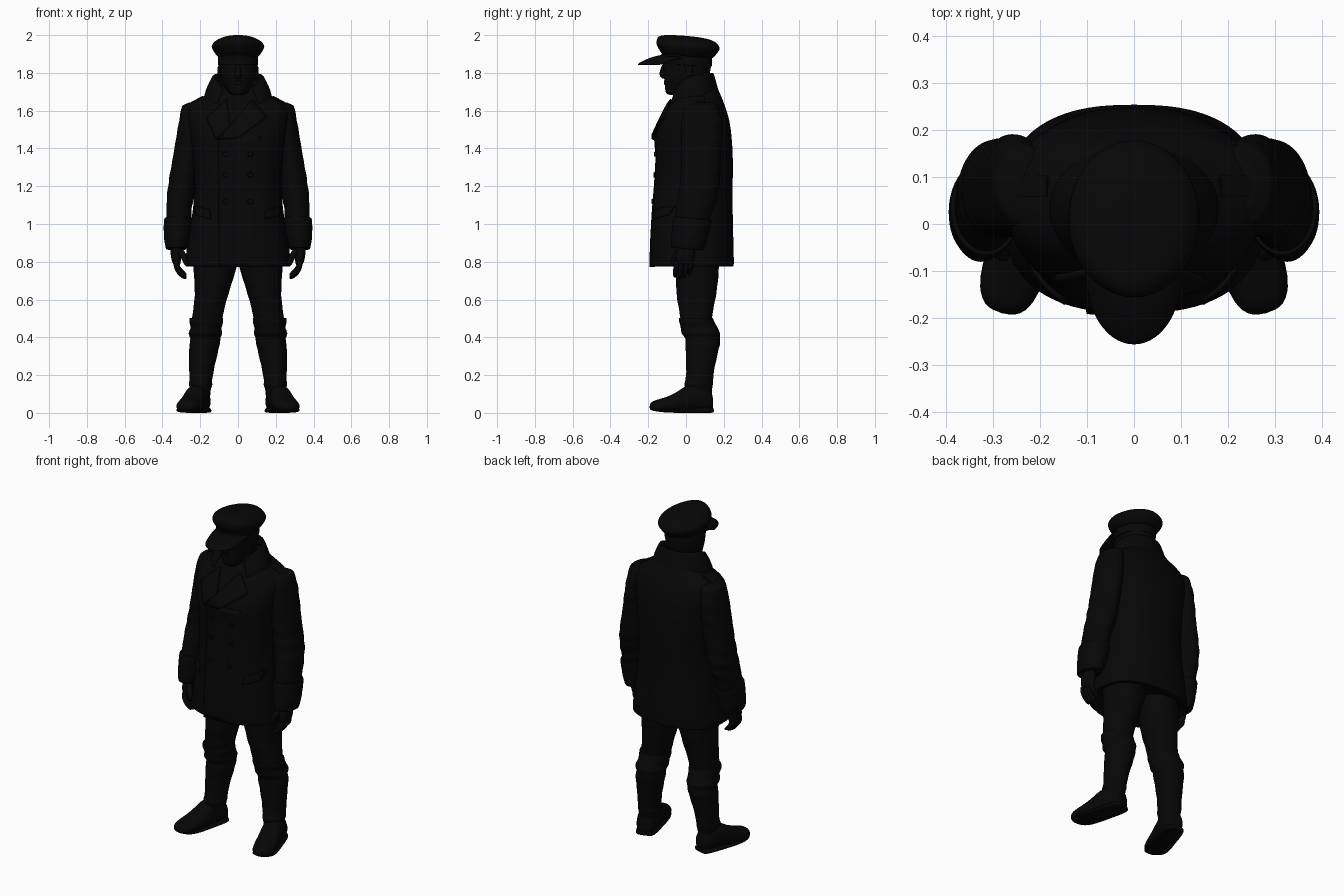
import bpy, bmesh, math
from mathutils import Vector, Matrix

black = bpy.data.materials.new("black_cloth")
black.diffuse_color = (0.002, 0.002, 0.002, 1)


def finish(name, bm, mirror=False, solid=0, sub=1):
    bmesh.ops.recalc_face_normals(bm, faces=bm.faces)
    me = bpy.data.meshes.new(name)
    bm.to_mesh(me)
    bm.free()
    me.polygons.foreach_set("use_smooth", [True] * len(me.polygons))
    me.set_sharp_from_angle(angle=math.radians(60))
    me.materials.append(black)
    ob = bpy.data.objects.new(name, me)
    bpy.context.collection.objects.link(ob)
    if mirror:
        ob.modifiers.new("Mirror", 'MIRROR').use_mirror_merge = False
    if solid:
        m = ob.modifiers.new("Solidify", 'SOLIDIFY')
        m.thickness, m.offset = solid, 0
    if sub:
        m = ob.modifiers.new("Subsurf", 'SUBSURF')
        m.levels = m.render_levels = sub
    return ob


def skin(name, rings, **kw):
    """Join closed rings of points into a capped tube."""
    bm = bmesh.new()
    vs = [[bm.verts.new(p) for p in r] for r in rings]
    n = len(vs[0])
    for a, b in zip(vs, vs[1:]):
        for i in range(n):
            j = (i + 1) % n
            bm.faces.new((a[i], a[j], b[j], b[i]))
    bm.faces.new(vs[0])
    bm.faces.new(vs[-1])
    return finish(name, bm, **kw)


def power(a, e):
    c, s = math.cos(a), math.sin(a)
    return (math.copysign(abs(c) ** (2 / e), c), math.copysign(abs(s) ** (2 / e), s))


def mix(a, b, t):
    return tuple(p + (q - p) * t for p, q in zip(a, b))


def loft(name, secs, e=2.0, n=28, tilt=0, fold=0, **kw):
    """Horizontal sections: (z, centre x, half width, front y, back y); fold adds slanted cloth creases."""
    if fold:
        secs = [mix(a, b, k / 4) for a, b in zip(secs, secs[1:]) for k in range(4)] + [secs[-1]]
    rings = []
    for z, cx, rx, yf, yb in secs:
        r = []
        for i in range(n):
            a = math.tau * i / n
            c, s = power(a, e)
            w = 1 + fold * math.sin(75 * z + 2.2 * math.cos(a + 0.6)) * (0.6 + 0.4 * math.sin(17 * z + a))
            r.append((cx + c * rx * w, (yf + yb) / 2 + s * w * (yb - yf) / 2,
                      z - tilt * ((yf + yb) / 2 + s * (yb - yf) / 2)))
        rings.append(r)
    return skin(name, rings, **kw)


def tube(name, pts, radii, n=10, **kw):
    pts = [Vector(p) for p in pts]
    rings = []
    for i, p in enumerate(pts):
        d = pts[min(i + 1, len(pts) - 1)] - pts[max(i - 1, 0)]
        side = d.cross(Vector((0, 1, 0.01))).normalized()
        up = side.cross(d).normalized()
        rings.append([p + radii[i] * (math.cos(t) * side + math.sin(t) * up)
                      for t in (math.tau * k / n for k in range(n))])
    return skin(name, rings, **kw)


def grid(name, f, nu, nv, **kw):
    bm = bmesh.new()
    vs = [[bm.verts.new(f(i / nu, j / nv)) for j in range(nv + 1)] for i in range(nu + 1)]
    for i in range(nu):
        for j in range(nv):
            bm.faces.new((vs[i][j], vs[i + 1][j], vs[i + 1][j + 1], vs[i][j + 1]))
    return finish(name, bm, **kw)


# Coat body
COAT = [(0.82, 0, 0.21, -0.12, 0.18), (0.772, 0, 0.27, -0.18, 0.243), (0.775, 0, 0.281, -0.19, 0.254),
        (0.80, 0, 0.28, -0.19, 0.254), (0.92, 0, 0.266, -0.186, 0.251), (1.07, 0, 0.238, -0.178, 0.247),
        (1.2, 0, 0.226, -0.167, 0.247), (1.35, 0, 0.24, -0.158, 0.25), (1.47, 0, 0.258, -0.167, 0.242),
        (1.55, 0, 0.275, -0.13, 0.231), (1.62, 0, 0.275, -0.095, 0.209), (1.655, 0, 0.23, -0.075, 0.195),
        (1.68, 0, 0.165, -0.06, 0.185), (1.72, 0, 0.12, -0.03, 0.167), (1.74, 0, 0.09, -0.01, 0.14)]
loft("coat_body", COAT, e=2.5, n=48)


def front(x, z):
    """Coat front y at (x, z)."""
    for a, b in zip(COAT[2:], COAT[3:]):
        if z <= b[0]:
            break
    _, _, rx, yf, yb = mix(a, b, max(0, min(1, (z - a[0]) / (b[0] - a[0]))))
    k = min(0.98, abs(x) / rx)
    return (yf + yb) / 2 - (yb - yf) / 2 * (1 - k ** 2.5) ** 0.4


def panel(name, q, off=0.006, fade=0, nu=8, nv=8, **kw):
    """Cloth quad of (x, z) corners laid on the coat front."""
    q = [Vector(p) for p in q]

    def f(u, v):
        p = q[0].lerp(q[1], u).lerp(q[3].lerp(q[2], u), v)
        return (p.x, front(p.x, p.y) - off * (1 - fade * u), p.y)
    return grid(name, f, nu, nv, solid=0.01, sub=0, **kw)


# Double-breasted overlap, lapels, pocket flaps and buttons
panel("front_overlap", [(-0.10, 0.772), (0.12, 0.772), (0.12, 1.46), (-0.105, 1.46)], 0.003, 4.5, nv=20)
panel("left_lapel", [(-0.105, 1.445), (0.0, 1.455), (0.152, 1.565), (0.075, 1.66)], 0.012)
panel("right_lapel", [(-0.115, 1.445), (-0.04, 1.52), (-0.06, 1.66), (-0.168, 1.56)], 0.008)
panel("pocket_flap", [(0.145, 1.025), (0.22, 1.045), (0.228, 1.095), (0.15, 1.075)], 0.012, mirror=True)
for z in (1.37, 1.26, 1.12):
    for x in (-0.068, 0.065):
        bm = bmesh.new()
        bmesh.ops.create_cone(bm, cap_ends=True, segments=16, radius1=0.015, radius2=0.012, depth=0.012,
                              matrix=Matrix.Translation((x, front(x, z) - 0.007, z)) @ Matrix.Rotation(math.pi / 2, 4, 'X'))
        finish("coat_button", bm, sub=0)


# Raised collar, snug at the back, with open wings at the front
def collar(u, v):
    k = abs(2 * u - 1)
    a = (2 * u - 1) * math.radians(146)
    rx = 0.165 + 0.022 * k - (0.045 + 0.012 * k) * v
    ry = 0.132 + 0.012 * k - 0.03 * v
    bulge = 0.012 * math.sin(math.pi * v) * k
    z0, z1 = 1.695 - 0.06 * k, 1.8 - 0.09 * k ** 4
    return ((rx + bulge) * math.sin(a), 0.038 + ry * math.cos(a), z0 + (z1 - z0) * v)


grid("collar", collar, 28, 5, solid=0.012)

# Sleeves with cuffs and shoulder tabs
loft("sleeve", [(1.645, 0.22, 0.035, 0.03, 0.14), (1.628, 0.237, 0.06, -0.005, 0.17), (1.55, 0.25, 0.062, -0.025, 0.19),
                (1.45, 0.26, 0.069, -0.028, 0.19), (1.36, 0.272, 0.072, -0.028, 0.184), (1.27, 0.286, 0.074, -0.028, 0.182),
                (1.2, 0.296, 0.075, -0.034, 0.178), (1.13, 0.306, 0.072, -0.045, 0.163), (1.08, 0.312, 0.067, -0.052, 0.145),
                (1.0, 0.316, 0.066, -0.065, 0.12), (0.92, 0.32, 0.055, -0.065, 0.1)], fold=0.03, mirror=True)
loft("cuff", [(1.035, 0.312, 0.066, -0.055, 0.125), (1.036, 0.315, 0.076, -0.068, 0.138), (1.02, 0.316, 0.077, -0.07, 0.137),
              (0.965, 0.319, 0.076, -0.075, 0.122), (0.955, 0.32, 0.071, -0.073, 0.117), (0.945, 0.321, 0.075, -0.078, 0.117),
              (0.88, 0.326, 0.059, -0.082, 0.098), (0.866, 0.326, 0.055, -0.08, 0.094), (0.87, 0.326, 0.045, -0.065, 0.08)],
     tilt=0.1, mirror=True)
bm = bmesh.new()
bmesh.ops.create_cube(bm, size=1, matrix=Matrix.Translation((0.214, 0.078, 1.655))
                      @ Matrix.Rotation(math.radians(28), 4, 'Y') @ Matrix.Diagonal((0.08, 0.05, 0.016, 1)))
bmesh.ops.bevel(bm, geom=bm.edges[:], offset=0.004, segments=2, affect='EDGES')
finish("shoulder_tab", bm, mirror=True, sub=0)

# Gloved hands with curled fingers
loft("palm", [(0.91, 0.325, 0.03, -0.04, 0.05), (0.87, 0.327, 0.031, -0.045, 0.05), (0.83, 0.329, 0.029, -0.058, 0.048),
              (0.79, 0.325, 0.022, -0.058, 0.04), (0.78, 0.322, 0.014, -0.05, 0.03)], e=2.4, n=16, mirror=True)
for i, drop in enumerate((0.008, 0, 0.005, 0.018)):
    y = -0.048 + 0.025 * i
    tube("finger", [(0.329, y, 0.81), (0.326, y - 0.003, 0.775), (0.312, y - 0.006, 0.742 + drop),
                    (0.288, y - 0.01, 0.72 + drop), (0.272, y - 0.012, 0.711 + drop)],
         [0.017, 0.017, 0.015, 0.012, 0.006], mirror=True)
tube("thumb", [(0.31, -0.03, 0.865), (0.29, -0.055, 0.835), (0.276, -0.068, 0.80), (0.272, -0.07, 0.775)],
     [0.02, 0.018, 0.015, 0.007], mirror=True)

# Trousers and tall boots
loft("trouser_leg", [(0.95, 0.125, 0.115, -0.08, 0.17), (0.78, 0.12, 0.117, -0.057, 0.176), (0.7, 0.13, 0.102, -0.054, 0.17),
                     (0.62, 0.141, 0.088, -0.05, 0.16), (0.56, 0.153, 0.083, -0.04, 0.147), (0.5, 0.163, 0.081, -0.03, 0.138),
                     (0.40, 0.168, 0.07, 0.0, 0.15)], e=2.2, fold=0.012, mirror=True)
loft("boot_shaft", [(0.485, 0.166, 0.075, -0.025, 0.132), (0.505, 0.167, 0.088, -0.037, 0.143), (0.48, 0.168, 0.09, -0.037, 0.152),
                    (0.45, 0.17, 0.083, -0.029, 0.167), (0.42, 0.172, 0.089, -0.023, 0.184), (0.395, 0.173, 0.08, -0.004, 0.18),
                    (0.36, 0.177, 0.081, -0.004, 0.18), (0.3, 0.185, 0.074, 0.0, 0.165), (0.22, 0.194, 0.065, 0.0, 0.148),
                    (0.17, 0.197, 0.06, -0.003, 0.144), (0.15, 0.198, 0.063, -0.01, 0.143), (0.125, 0.199, 0.055, -0.005, 0.138),
                    (0.05, 0.2, 0.05, 0.0, 0.135)], fold=0.02, mirror=True)
HEEL, ALONG = Vector((0.188, 0.138, 0)), Vector((0.275, -0.96, 0)).normalized()
ACROSS = Vector((-ALONG.y, ALONG.x, 0))


def foot(name, secs, e):
    """Sections along the foot: (distance from heel, half width, bottom z, top z)."""
    rings = []
    for s, w, z0, z1 in secs:
        r = []
        for i in range(20):
            c, t = power(math.tau * i / 20, e)
            r.append(HEEL + ALONG * s + ACROSS * (c * w * (1 - 0.2 * max(t, 0)))
                     + Vector((0, 0, (z0 + z1) / 2 + t * (z1 - z0) / 2)))
        rings.append(r)
    skin(name, rings, mirror=True)


foot("boot_foot", [(0, 0.038, 0.005, 0.1), (0.015, 0.053, 0.005, 0.13), (0.08, 0.064, 0.005, 0.16), (0.14, 0.065, 0.005, 0.148),
                   (0.18, 0.066, 0.005, 0.118), (0.22, 0.068, 0.005, 0.095), (0.27, 0.067, 0.005, 0.078),
                   (0.31, 0.058, 0.008, 0.068), (0.332, 0.04, 0.012, 0.058), (0.34, 0.018, 0.02, 0.044)], 2.6)
foot("boot_sole", [(-0.003, 0.042, 0, 0.03), (0.012, 0.058, 0, 0.03), (0.09, 0.066, 0, 0.03), (0.12, 0.064, 0.0, 0.025),
                   (0.22, 0.069, 0, 0.02), (0.28, 0.067, 0.004, 0.024), (0.32, 0.053, 0.012, 0.03), (0.341, 0.022, 0.02, 0.036)], 4)

# Head, face and neck
loft("neck", [(1.58, 0, 0.09, -0.05, 0.13), (1.68, 0, 0.078, -0.04, 0.125), (1.8, 0, 0.08, -0.03, 0.125)])
loft("head", [(1.683, 0, 0.03, -0.095, -0.04), (1.69, 0, 0.046, -0.106, -0.01), (1.715, 0, 0.066, -0.112, 0.06),
              (1.745, 0, 0.08, -0.113, 0.105), (1.79, 0, 0.095, -0.118, 0.127), (1.84, 0, 0.101, -0.122, 0.135),
              (1.9, 0, 0.1, -0.12, 0.135)], e=2.2)
loft("nose", [(1.768, 0, 0.012, -0.125, -0.1), (1.78, 0, 0.021, -0.139, -0.1), (1.80, 0, 0.016, -0.143, -0.1),
              (1.83, 0, 0.011, -0.132, -0.1), (1.85, 0, 0.01, -0.125, -0.1)], n=12)
loft("lips", [(1.735, 0, 0.018, -0.115, -0.09), (1.742, 0, 0.026, -0.119, -0.09), (1.749, 0, 0.026, -0.115, -0.09),
              (1.756, 0, 0.024, -0.12, -0.09), (1.762, 0, 0.015, -0.115, -0.09)], n=12)
loft("ear", [(1.77, 0.094, 0.006, 0.005, 0.02), (1.785, 0.098, 0.009, -0.002, 0.032), (1.82, 0.1, 0.01, -0.004, 0.04),
             (1.84, 0.1, 0.006, 0.005, 0.03)], n=12, mirror=True)

# Peaked cap
loft("cap_band", [(1.838, 0, 0.099, -0.118, 0.13), (1.84, 0, 0.106, -0.125, 0.138), (1.85, 0, 0.107, -0.126, 0.138),
                  (1.895, 0, 0.107, -0.127, 0.139), (1.91, 0, 0.1, -0.12, 0.13)], tilt=0.06)
loft("cap_crown", [(1.885, 0, 0.1, -0.12, 0.13), (1.888, 0, 0.112, -0.128, 0.142), (1.91, 0, 0.127, -0.142, 0.16),
                   (1.932, 0, 0.14, -0.156, 0.178), (1.945, 0, 0.142, -0.158, 0.181), (1.965, 0, 0.128, -0.156, 0.172),
                   (1.984, 0, 0.095, -0.148, 0.145), (1.993, 0, 0.055, -0.11, 0.09), (1.996, 0, 0.02, -0.04, 0.03)], tilt=0.08)


def visor(u, v):
    a = (2 * u - 1) * math.radians(82)
    inner = Vector((0.107 * math.sin(a), -0.122 * math.cos(a), 1.872 + 0.02 * math.cos(a)))
    outer = Vector((0.097 * math.sin(a), -0.095 - 0.162 * math.cos(a) ** 0.8, 1.842))
    return inner.lerp(outer, v) + Vector((0, 0, 0.008 * math.sin(math.pi * v)))


grid("cap_visor", visor, 20, 5, solid=0.01)
tube("cap_strap", [(0.11 * math.sin(t), -0.13 * math.cos(t), 1.893) for t in (math.radians(d) for d in range(-80, 81, 16))],
     [0.007] * 11, n=8)
